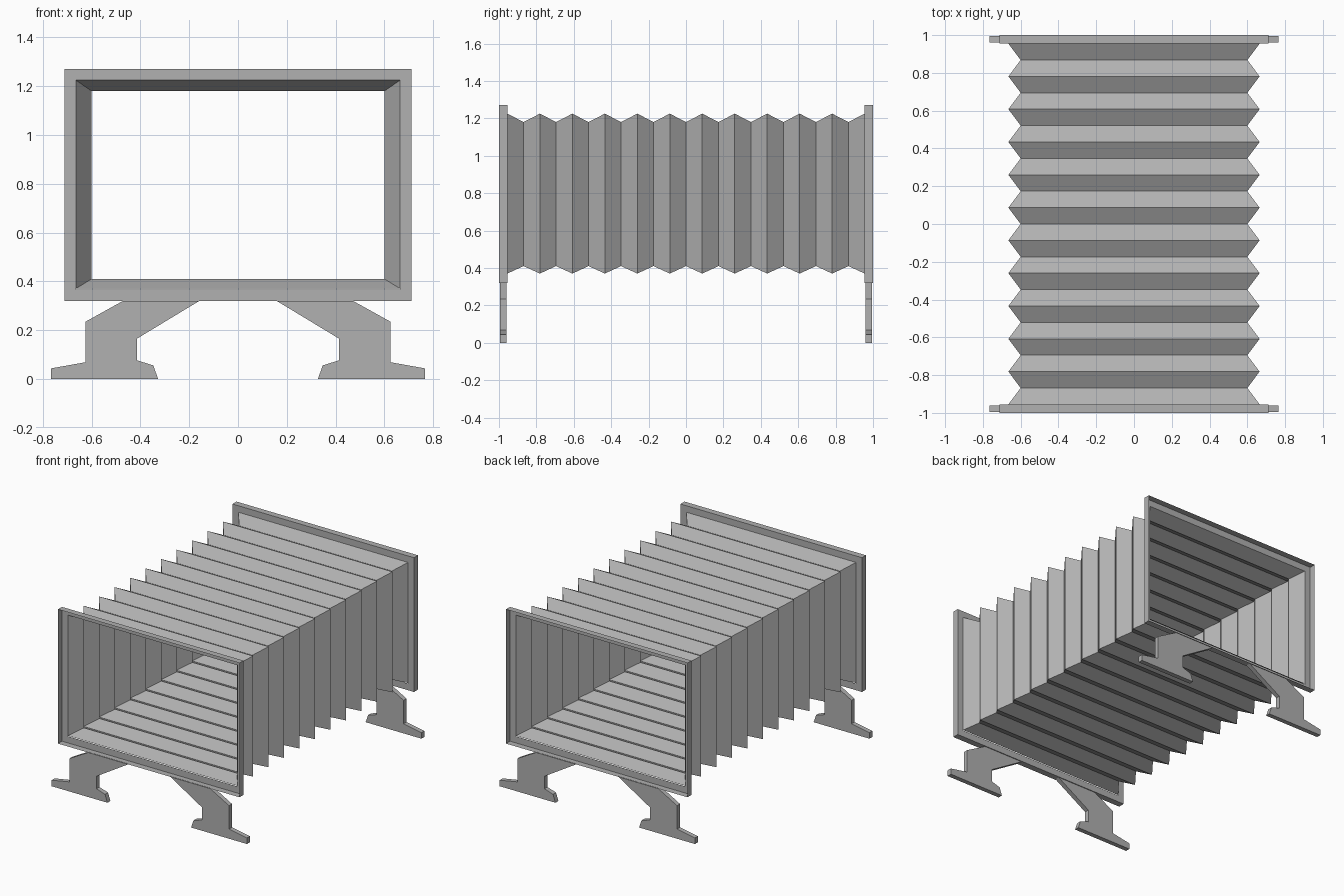
import bpy, bmesh

if "Cube" in bpy.data.objects:
    bpy.data.objects.remove(bpy.data.objects["Cube"])

# Mid-dark grey for every part
GREY = bpy.data.materials.new("dark_grey")
GREY.diffuse_color = (0.44, 0.44, 0.44, 1)
GREY.use_nodes = True
GREY.node_tree.nodes["Principled BSDF"].inputs["Base Color"].default_value = GREY.diffuse_color


def make_object(name, bm):
    bmesh.ops.recalc_face_normals(bm, faces=bm.faces)
    mesh = bpy.data.meshes.new(name)
    bm.to_mesh(mesh)
    bm.free()
    mesh.materials.append(GREY)
    ob = bpy.data.objects.new(name, mesh)
    bpy.context.collection.objects.link(ob)
    return ob


def rect(bm, hx, z0, z1, y):
    return [bm.verts.new((x, y, z)) for x, z in
            ((-hx, z0), (hx, z0), (hx, z1), (-hx, z1))]


def bridge(bm, a, b):
    n = len(a)
    for i in range(n):
        j = (i + 1) % n
        bm.faces.new((a[i], a[j], b[j], b[i]))


# Pleated sleeve: rectangular loops alternating wide and narrow
bm = bmesh.new()
HALF_FOLDS, END_Y = 11, 0.955
prev = None
for i in range(-HALF_FOLDS, HALF_FOLDS + 1):
    y = END_Y * i / HALF_FOLDS
    size = (0.665, 0.37, 1.225) if i % 2 else (0.60, 0.41, 1.18)
    ring = rect(bm, *size, y)
    if prev:
        bridge(bm, prev, ring)
    prev = ring
make_object("bellows", bm)


# End frame: thin outer lip around a flange set back at the bellows
def end_frame(name, y_in, y_out):
    bm = bmesh.new()
    lip = rect(bm, 0.712, 0.319, 1.271, y_out)
    corner = rect(bm, 0.712, 0.319, 1.271, y_in)
    inner = rect(bm, 0.665, 0.366, 1.225, y_in)
    bridge(bm, lip, corner)
    bridge(bm, corner, inner)
    make_object(name, bm)


# Flat foot plate, extruded from its front profile
FOOT = [(0.158, 0.32), (0.471, 0.32), (0.626, 0.234), (0.626, 0.068),
        (0.766, 0.043), (0.766, 0.0), (0.328, 0.0), (0.347, 0.055),
        (0.414, 0.076), (0.414, 0.165)]


def foot(name, side, y0, y1):
    bm = bmesh.new()
    a = [bm.verts.new((side * x, y0, z)) for x, z in FOOT]
    b = [bm.verts.new((side * x, y1, z)) for x, z in FOOT]
    bridge(bm, a, b)
    bm.faces.new(a)
    bm.faces.new(b)
    make_object(name, bm)


# Both ends
for end, s in (("front", -1), ("back", 1)):
    end_frame(end + "_frame", s * 0.955, s * 1.0)
    for label, side in (("left", -1), ("right", 1)):
        foot(f"{end}_{label}_foot", side, s * 0.961, s * 0.994)
